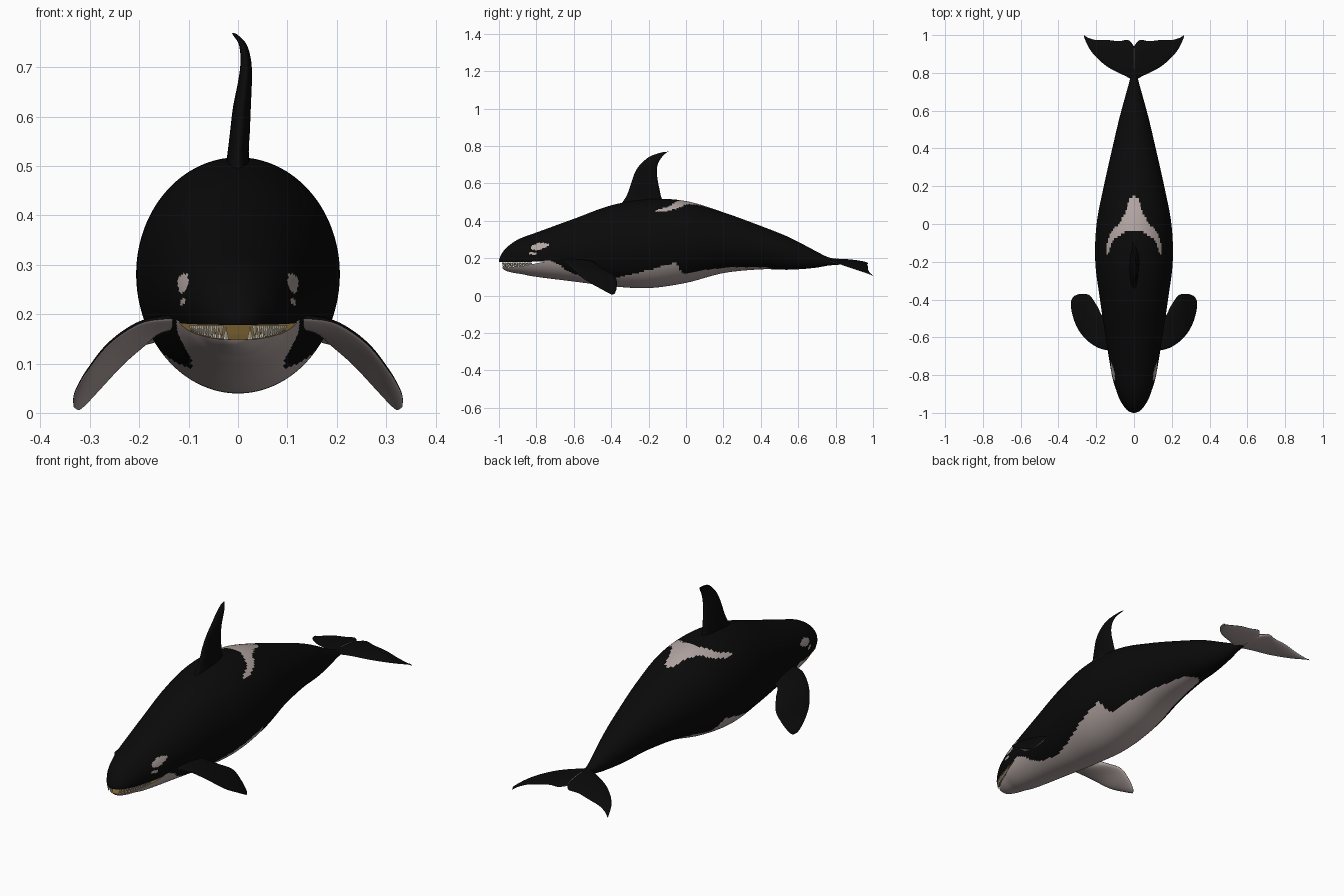
import bpy, bmesh, math
from mathutils import Vector, Matrix

cube = bpy.data.objects.get("Cube")
if cube:
    bpy.data.objects.remove(cube)


def material(name, colour):
    mat = bpy.data.materials.new(name)
    mat.use_nodes = True
    mat.diffuse_color = (*colour, 1)
    shader = next(n for n in mat.node_tree.nodes if n.type == 'BSDF_PRINCIPLED')
    shader.inputs["Base Color"].default_value = (*colour, 1)
    shader.inputs["Roughness"].default_value = 0.6
    return mat


BLACK = material("black skin", (0.003, 0.003, 0.003))
WHITE = material("pale skin", (0.45, 0.38, 0.365))
GUMS = material("ochre gums", (0.26, 0.16, 0.04))
TEETH = material("ivory teeth", (0.55, 0.48, 0.38))


def spline(rows, steps):
    """Smooth rows of numbers by a Catmull-Rom curve through them."""
    out = []
    last = len(rows) - 1
    for i in range(last):
        p, q, r, s = (rows[min(max(k, 0), last)] for k in range(i - 1, i + 3))
        for j in range(steps):
            t = j / steps
            out.append([b + t / 2 * (c - a + t * (2*a - 5*b + 4*c - d + t * (3*b - 3*c + d - a)))
                        for a, b, c, d in zip(p, q, r, s)])
    return out + [list(rows[-1])]


def lookup(table, v):
    """Straight interpolation in a table of pairs."""
    if v <= table[0][0]:
        return table[0][1]
    for (a, p), (b, q) in zip(table, table[1:]):
        if v <= b:
            return p + (q - p) * (v - a) / (b - a)
    return table[-1][1]


def finish(bm, name, mats):
    mesh = bpy.data.meshes.new(name)
    bm.to_mesh(mesh)
    bm.free()
    for m in mats:
        mesh.materials.append(m)
    obj = bpy.data.objects.new(name, mesh)
    bpy.context.scene.collection.objects.link(obj)
    return obj


def smooth(obj):
    obj.data.shade_smooth()
    obj.data.set_sharp_from_angle(angle=math.radians(45))


def loft(name, rings, is_pale):
    """Skin the rings, cap the ends and paint by a rule on each face."""
    bm = bmesh.new()
    loops = [[bm.verts.new(p) for p in ring] for ring in rings]
    for a, b in zip(loops, loops[1:]):
        for i in range(len(a)):
            j = (i + 1) % len(a)
            bm.faces.new((a[i], a[j], b[j], b[i]))
    bm.faces.new(loops[0])
    bm.faces.new(loops[-1])
    bmesh.ops.recalc_face_normals(bm, faces=bm.faces)
    bm.normal_update()
    for f in bm.faces:
        f.material_index = int(is_pale(f.calc_center_median(), f.normal))
    return finish(bm, name, [BLACK, WHITE])


# Body stations: y, underside z, back z, half width
stations = spline([
    (-1, .181, .19, .006), (-.99, .158, .215, .03), (-.97, .136, .245, .05),
    (-.93, .123, .28, .075), (-.88, .115, .308, .094), (-.8, .1, .337, .117),
    (-.6, .075, .41, .15), (-.4, .05, .482, .18), (-.2, .04, .516, .205),
    (0, .068, .505, .198), (.2, .12, .445, .16), (.4, .14, .372, .115),
    (.55, .138, .312, .08), (.68, .147, .245, .045), (.76, .16, .205, .023),
    (.82, .165, .195, .015)], 16)

# Pattern edges: belly line by y, saddle patch front and rear limits by |x|
belly = [(-.9, .172), (-.72, .186), (-.68, .165), (-.64, .135), (-.57, .105), (-.45, .09),
         (-.35, .1), (-.25, .122), (-.1, .165), (-.05, .178), (-.03, .13), (0, .117),
         (.1, .137), (.25, .152), (.42, .152), (.52, .13)]
saddle_rear = [(0, .155), (.025, .13), (.05, .05), (.08, 0), (.12, -.04), (.143, -.1), (.15, -.17)]
saddle_front = [(0, -.03), (.05, -.045), (.09, -.07), (.12, -.1), (.14, -.16)]


def body_paint(c, n):
    side = abs(c.x)
    if c.z < lookup(belly, c.y):
        return True
    if c.z > .38 and side < .15 and lookup(saddle_front, side) < c.y < lookup(saddle_rear, side):
        return True
    # Eye patch, with a thin streak below it
    y, z = c.y + .785, c.z - .263
    z -= .2 * y
    streak = abs(c.y + .82) < .022 and abs(c.z - .225) < .006
    return (y / .047) ** 2 + (z / .018) ** 2 < 1 or streak


SIDES = 128
turn = [math.tau * i / SIDES for i in range(SIDES)]
body = loft("body", [[(w * math.cos(a), y, (lo + hi) / 2 + (hi - lo) / 2 * math.sin(a))
                      for a in turn] for y, lo, hi, w in stations], body_paint)

# Open mouth, cut as a wedge
LIP = .177
jaw = [(-1.1, .148), (-.97, .149), (-.86, .16), (-.75, .182)]
bm = bmesh.new()
outline = jaw + [(-.86, LIP + .003), (-1.1, LIP)]
base = bm.faces.new([bm.verts.new((-.3, y, z)) for y, z in outline])
swept = bmesh.ops.extrude_face_region(bm, geom=[base])["geom"]
bmesh.ops.translate(bm, vec=(.6, 0, 0), verts=[v for v in swept if isinstance(v, bmesh.types.BMVert)])
bmesh.ops.recalc_face_normals(bm, faces=bm.faces)
cutter = finish(bm, "mouth_cutter", [GUMS])
cutter.hide_render = True
cut = body.modifiers.new("mouth", 'BOOLEAN')
cut.operation = 'DIFFERENCE'
cut.solver = 'EXACT'
cut.material_mode = 'TRANSFER'
cut.object = cutter
graph = bpy.context.evaluated_depsgraph_get()
carved = bpy.data.meshes.new_from_object(body.evaluated_get(graph))
body.modifiers.clear()
body.data = carved
bpy.data.objects.remove(cutter)
smooth(body)

# Teeth along both jaws
bm = bmesh.new()
for upper in (True, False):
    for k in range(12):
        y = -.978 + .013 * k + (0 if upper else .008)
        z = LIP if upper else lookup(jaw, y)
        _, lo, hi, w = min(stations, key=lambda s: abs(s[0] - y))
        rise = (z - (lo + hi) / 2) / ((hi - lo) / 2)
        x = w * math.sqrt(max(0, 1 - rise * rise)) - .008
        size = .9 * (LIP - lookup(jaw, y))
        for side in (-1, 1):
            if x > .004:
                place = Matrix.Translation((side * x, y, z + (-size if upper else size) / 2))
                if upper:
                    place = place @ Matrix.Rotation(math.pi, 4, 'X')
                bmesh.ops.create_cone(bm, cap_ends=True, segments=6, radius1=.006,
                                      radius2=.001, depth=size, matrix=place)
finish(bm, "teeth", [TEETH])


def fin(name, rows, normal, pale_under=True, side=1):
    """Loft a blade from rows of leading point, trailing point and half thickness."""
    flip = Vector((side, 1, 1))
    up = Vector(normal).normalized() * flip
    rings = []
    for r in spline(rows, 6):
        lead, trail = Vector(r[:3]) * flip, Vector(r[3:6]) * flip
        rings.append([lead.lerp(trail, (1 - math.cos(a)) / 2) + up * r[6] * math.sin(a)
                      for a in turn[::4]])
    smooth(loft(name, rings, lambda c, n: pale_under and n.dot(up) < 0))


# Dorsal fin: z, leading y, trailing y, sideways bend, half thickness
dorsal = [(.46, -.37, -.1, 0, .03), (.52, -.325, -.13, 0, .022), (.57, -.303, -.142, .004, .02),
          (.62, -.287, -.152, .008, .018), (.67, -.267, -.156, .014, .014),
          (.71, -.235, -.148, .016, .011), (.745, -.19, -.125, .01, .008),
          (.765, -.13, -.102, -.005, .005), (.769, -.1, -.092, -.01, .002)]
fin("dorsal_fin", [(x, a, z, x, b, z, t) for z, a, b, x, t in dorsal], (1, 0, 0), False)

flipper = [(.1, -.67, .19, .1, -.47, .175, .018), (.145, -.668, .19, .165, -.485, .17, .018),
           (.2, -.65, .18, .195, -.435, .138, .016), (.26, -.605, .14, .235, -.378, .1, .014),
           (.305, -.54, .085, .28, -.37, .05, .011), (.33, -.46, .04, .31, -.378, .017, .008),
           (.333, -.41, .012, .322, -.388, .006, .003)]

# Tail fluke: x, leading y, trailing y, z, half thickness
fluke = [(0, .75, .94, .18, .016), (.03, .775, .974, .178, .014), (.08, .8, .968, .172, .011),
         (.14, .832, .974, .16, .009), (.2, .883, .974, .143, .007),
         (.24, .935, .985, .126, .005), (.265, .99, 1, .11, .002)]
fluke_rows = [(x, a, z + .006, x, b, z - .006, t) for x, a, b, z, t in fluke]

for label, side in (("left", 1), ("right", -1)):
    fin(label + "_flipper", flipper, (.65, .2, .73), True, side)
    fin(label + "_tail_fluke", fluke_rows, (.2, 0, 1), True, side)
